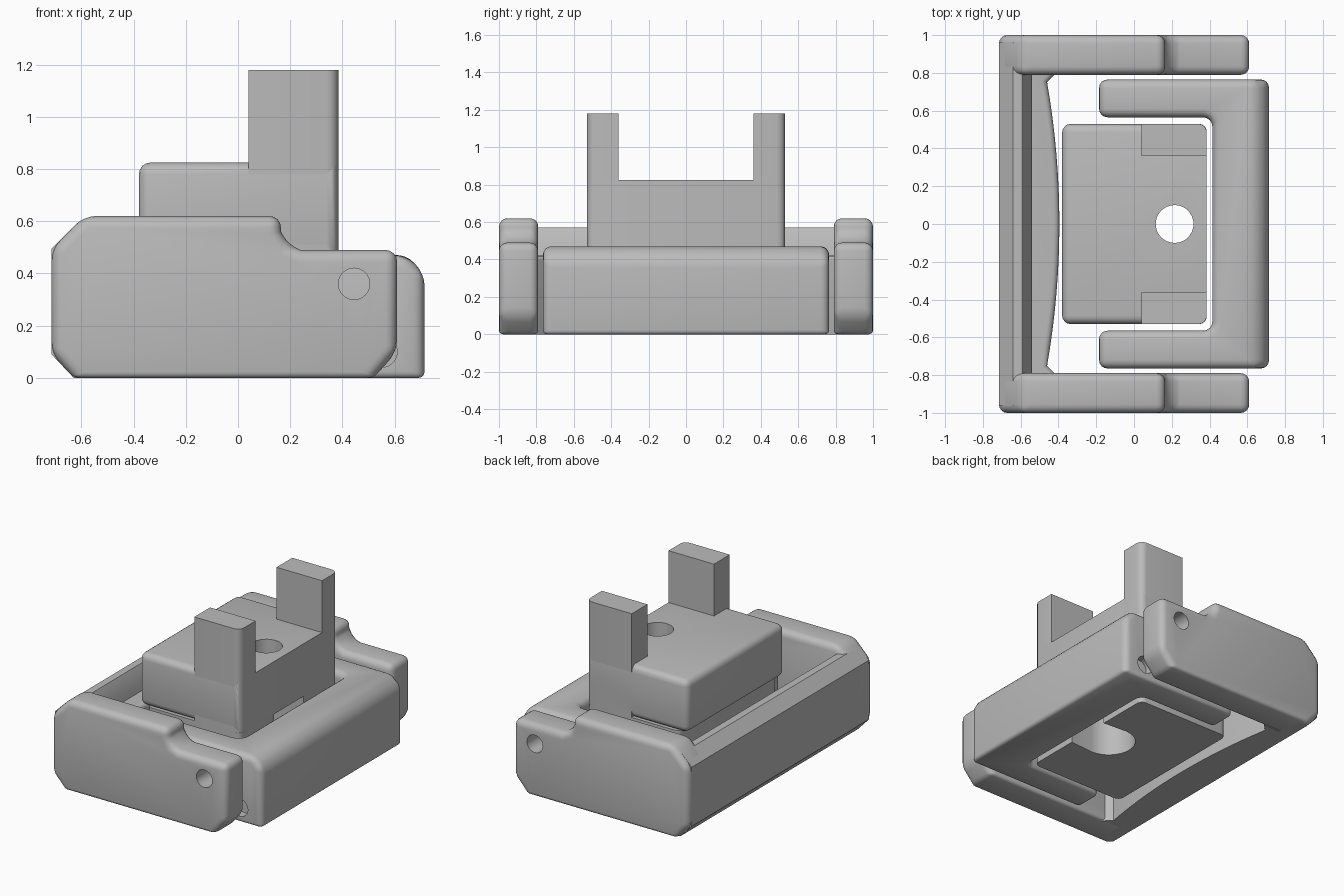
import bpy, bmesh, math
from mathutils import Vector, Matrix

if "Cube" in bpy.data.objects:
    bpy.data.objects.remove(bpy.data.objects["Cube"])

grey = bpy.data.materials.new("plain grey")
grey.use_nodes = True
grey.diffuse_color = (0.5, 0.5, 0.5, 1)
grey.node_tree.nodes["Principled BSDF"].inputs["Base Color"].default_value = (0.5, 0.5, 0.5, 1)


def prism(name, pts, axis, lo, hi, bevel=0.0, chamfers=(), keep=None):
    """Extrude a profile along y (x,z points) or z (x,y points), then round its edges."""
    bm = bmesh.new()
    place = (lambda a, b: (a, lo, b)) if axis == "y" else (lambda a, b: (a, b, lo))
    face = bm.faces.new([bm.verts.new(place(a, b)) for a, b in pts])
    out = bmesh.ops.extrude_face_region(bm, geom=[face])
    shift = Vector((0, hi - lo, 0)) if axis == "y" else Vector((0, 0, hi - lo))
    bmesh.ops.translate(bm, vec=shift, verts=[v for v in out["geom"] if isinstance(v, bmesh.types.BMVert)])
    for point, normal in chamfers:
        cut = bmesh.ops.bisect_plane(bm, geom=bm.verts[:] + bm.edges[:] + bm.faces[:],
                                     plane_co=point, plane_no=normal, clear_outer=True)
        bmesh.ops.contextual_create(bm, geom=[e for e in cut["geom_cut"] if isinstance(e, bmesh.types.BMEdge)])
    bmesh.ops.recalc_face_normals(bm, faces=bm.faces)
    # edge rule: half rounding on the bottom, full rounding on other sharp edges
    weight = bm.edges.layers.float.new("bevel_weight_edge")
    for e in bm.edges:
        if e.calc_face_angle(0) > math.radians(38) and (keep is None or keep(e)):
            e[weight] = 0.5 if all(v.co.z < 0.001 for v in e.verts) else 1.0
    mesh = bpy.data.meshes.new(name)
    bm.to_mesh(mesh)
    bm.free()
    mesh.materials.append(grey)
    ob = bpy.data.objects.new(name, mesh)
    bpy.context.collection.objects.link(ob)
    if bevel:
        mod = ob.modifiers.new("round", "BEVEL")
        mod.width, mod.segments, mod.limit_method = bevel, 4, "WEIGHT"
    return ob


def rect(x0, x1, y0, y1):
    return [(x0, y0), (x1, y0), (x1, y1), (x0, y1)]


def cylinder(centre, radius, depth, axis):
    bm = bmesh.new()
    turn = Matrix.Rotation(math.pi / 2, 4, "X") if axis == "y" else Matrix()
    bmesh.ops.create_cone(bm, cap_ends=True, segments=40, radius1=radius, radius2=radius,
                          depth=depth, matrix=Matrix.Translation(centre) @ turn)
    mesh = bpy.data.meshes.new("hole_cutter")
    bm.to_mesh(mesh)
    bm.free()
    ob = bpy.data.objects.new("hole_cutter", mesh)
    bpy.context.collection.objects.link(ob)
    return ob


def finish(ob, cutters=()):
    """Cut holes, bake the modifiers and set the shading."""
    for c in cutters:
        c.hide_render = True
        mod = ob.modifiers.new("cut", "BOOLEAN")
        mod.operation, mod.object, mod.solver = "DIFFERENCE", c, "EXACT"
    mesh = bpy.data.meshes.new_from_object(ob.evaluated_get(bpy.context.evaluated_depsgraph_get()))
    ob.modifiers.clear()
    ob.data = mesh
    for c in cutters:
        bpy.data.objects.remove(c)
    bpy.ops.object.select_all(action="DESELECT")
    ob.select_set(True)
    bpy.context.view_layer.objects.active = ob
    bpy.ops.object.shade_smooth_by_angle(angle=math.radians(35))


# outer bracket: two stepped side arms with a pivot hole
arm = [(-0.63, 0), (0.52, 0), (0.61, 0.1), (0.61, 0.49), (0.24, 0.49), (0.19, 0.51),
       (0.165, 0.56), (0.165, 0.62), (-0.59, 0.62), (-0.715, 0.495), (-0.715, 0.09)]
for side, lo in (("left", 0.79), ("right", -1.0)):
    ob = prism(f"bracket_arm_{side}", arm, "y", lo, lo + 0.21, 0.045)
    finish(ob, [cylinder((0.445, lo + 0.105, 0.36), 0.06, 0.5, "y")])

# outer bracket: cross wall and bowed inner face
wall = [(-0.63, 0), (-0.54, 0), (-0.54, 0.47), (-0.59, 0.57), (-0.64, 0.57), (-0.715, 0.495), (-0.715, 0.09)]
finish(prism("bracket_wall", wall, "y", -0.96, 0.96))
bow = [(-0.6, -0.8), (-0.41, -0.8), (-0.46, -0.75)]
bow += [(-0.395 - 0.065 * t * t, 0.75 * t) for t in [i / 8 for i in range(-7, 8)]]
bow += [(-0.46, 0.75), (-0.41, 0.8), (-0.6, 0.8)]
finish(prism("bracket_bowed_face", bow, "z", 0, 0.42, 0.03,
             keep=lambda e: all(v.co.z > 0.1 and v.co.x > -0.5 for v in e.verts)))

# inner U-shaped yoke with a sloped outer edge
yoke = [(-0.185, -0.765), (0.715, -0.765), (0.715, 0.765), (-0.185, 0.765), (-0.185, 0.565)]
fillet = [(0.365 + 0.05 * math.cos(a), 0.515 + 0.05 * math.sin(a))
          for a in [math.pi / 2 * (1 - i / 4) for i in range(5)]]
yoke += fillet + [(x, -y) for x, y in reversed(fillet)] + [(-0.185, -0.565)]
ob = prism("yoke", yoke, "z", 0, 0.47, 0.045, [((0.715, 0, 0.40), (1, 0, 1))])
finish(ob, [cylinder((0.55, s * 0.765, 0.1), 0.06, 0.12, "y") for s in (-1, 1)])

# centre stem with a bore and an open slot beneath
stem = prism("stem", rect(-0.32, 0.385, -0.53, 0.53), "z", 0, 0.47, 0.04,
             keep=lambda e: abs(e.verts[0].co.z - e.verts[1].co.z) > 0.1)
slot = [(0.5, 0.15), (0.21, 0.17)]
slot += [(0.21 - 0.17 * math.sin(a), 0.17 * math.cos(a)) for a in [math.pi * i / 16 for i in range(1, 16)]]
slot += [(0.21, -0.17), (0.5, -0.15)]
finish(stem, [prism("slot_cutter", slot, "z", -0.1, 0.55)])

# centre block with its vertical bore
block = prism("block", rect(-0.38, 0.385, -0.53, 0.53), "z", 0.465, 0.825, 0.045,
              keep=lambda e: min(v.co.x for v in e.verts) < 0 or abs(e.verts[0].co.z - e.verts[1].co.z) > 0.1)
finish(block, [cylinder((0.215, 0, 0.6), 0.1, 1.0, "z")])

# two uprights, rounded only on the outer vertical corner
for side, s in (("left", 1), ("right", -1)):
    lo, hi = sorted((s * 0.36, s * 0.53))
    finish(prism(f"upright_{side}", rect(0.04, 0.385, lo, hi), "z", 0.47, 1.18, 0.045,
                 keep=lambda e: all(v.co.x > 0.3 and abs(v.co.y) > 0.5 for v in e.verts)))
